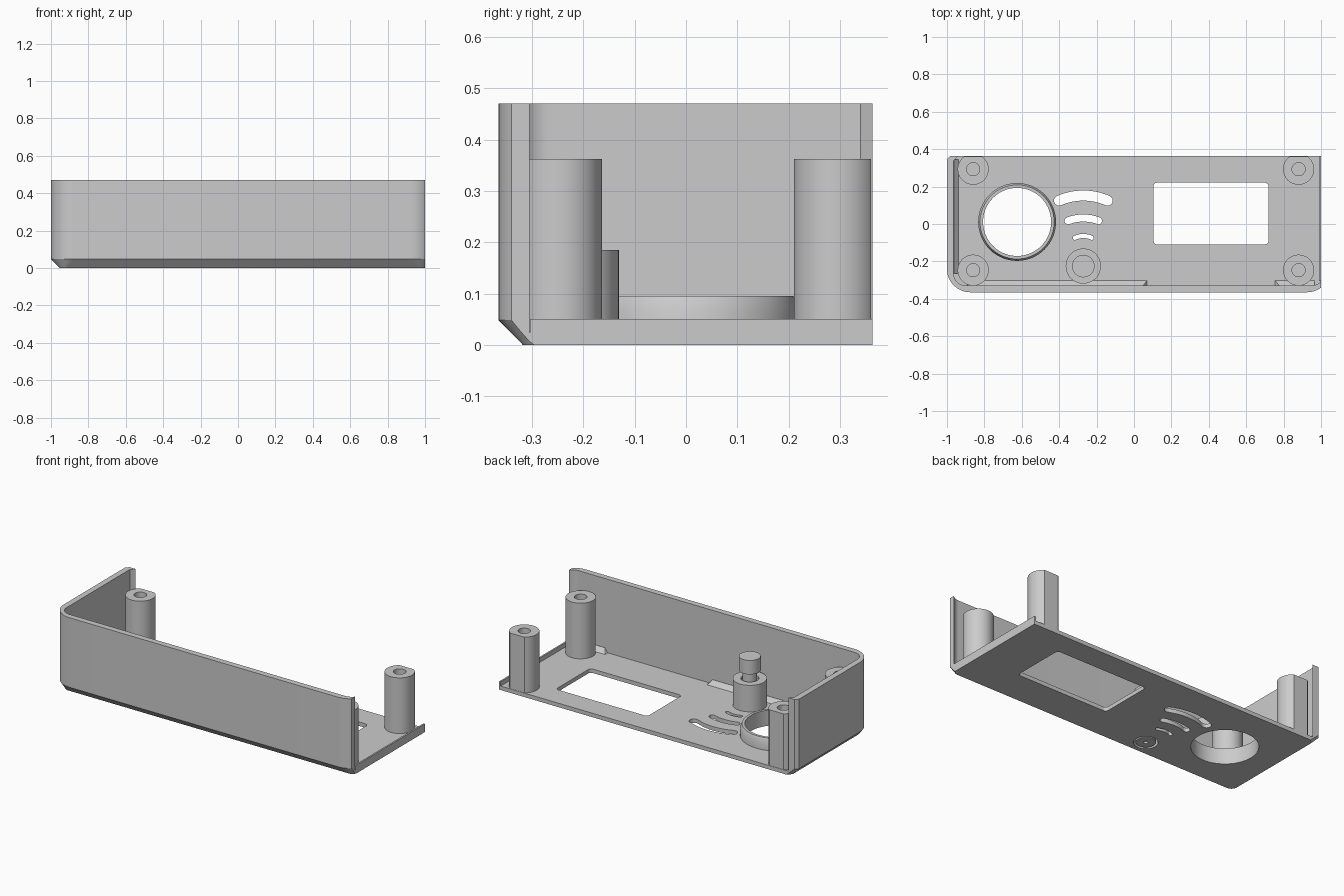
import bpy, bmesh
from math import sin, cos, radians

if "Cube" in bpy.data.objects:
    bpy.data.objects.remove(bpy.data.objects["Cube"])

GREY = (0.6, 0.6, 0.6, 1)
plastic = bpy.data.materials.new("grey plastic")
plastic.use_nodes = True
plastic.diffuse_color = GREY
plastic.node_tree.nodes["Principled BSDF"].inputs["Base Color"].default_value = GREY

X0, X1, Y0, Y1 = -1, 1.05, -0.365, 0.445    # full shell outline before trimming
CUT_X, CUT_Y = 1.0, 0.363                   # open right end and open back
FLOOR, RIM, TOP, WALL = 0.024, 0.05, 0.47, 0.036
BASE = 0.016                                # parts start inside the floor plate


def arc(cx, cy, r, a0, a1, n):
    return [(cx + r * cos(radians(a0 + (a1 - a0) * i / n)),
             cy + r * sin(radians(a0 + (a1 - a0) * i / n))) for i in range(n + 1)]


def circle(x, y, r):
    return arc(x, y, r, 0, 360, 64)[:-1]


def rounded_rect(x0, x1, y0, y1, r):
    return (arc(x1 - r, y1 - r, r, 0, 90, 12) + arc(x0 + r, y1 - r, r, 90, 180, 12)
            + arc(x0 + r, y0 + r, r, 180, 270, 12) + arc(x1 - r, y0 + r, r, 270, 360, 12))


def loft(name, rings, closed=False, trim=None):
    """Skin a list of (outline, z) rings; cap the ends or join them in a loop."""
    bm = bmesh.new()
    loops = [[bm.verts.new((x, y, z)) for x, y in pts] for pts, z in rings]
    pairs = list(zip(loops, loops[1:]))
    if closed:
        pairs.append((loops[-1], loops[0]))
    else:
        bm.faces.new(loops[0])
        bm.faces.new(loops[-1])
    for a, b in pairs:
        for i in range(len(a)):
            j = (i + 1) % len(a)
            bm.faces.new((a[i], a[j], b[j], b[i]))
    if trim is not None:
        bmesh.ops.bisect_plane(bm, geom=bm.verts[:] + bm.edges[:] + bm.faces[:],
                               plane_co=(0, trim, 0), plane_no=(0, 1, 0), clear_outer=True)
        bmesh.ops.holes_fill(bm, edges=[e for e in bm.edges if e.is_boundary])
    bmesh.ops.recalc_face_normals(bm, faces=bm.faces)
    mesh = bpy.data.meshes.new(name)
    bm.to_mesh(mesh)
    bm.free()
    mesh.materials.append(plastic)
    ob = bpy.data.objects.new(name, mesh)
    bpy.context.collection.objects.link(ob)
    return ob


def turned(name, x, y, profile, **kw):
    return loft(name, [(circle(x, y, r), z) for r, z in profile], **kw)


def prism(name, pts, z0=-0.1, z1=0.2):
    return loft(name, [(pts, z0), (pts, z1)])


def activate(ob):
    bpy.ops.object.select_all(action='DESELECT')
    ob.select_set(True)
    bpy.context.view_layer.objects.active = ob


def boolean(ob, cutter, operation='DIFFERENCE'):
    cutter.hide_render = True
    mod = ob.modifiers.new("cut", 'BOOLEAN')
    mod.operation, mod.solver, mod.object = operation, 'EXACT', cutter
    activate(ob)
    bpy.ops.object.modifier_apply(modifier=mod.name)
    bpy.data.objects.remove(cutter)


# Shell: chamfered tray, round front corners and an angled back right corner
def outline(inset, r):
    x0, x1, y0, y1 = X0 + inset, X1 - inset, Y0 + inset, Y1 - inset
    c = 0.1 - 0.85 * inset
    return ([(x1, y1), (x0 + c, y1), (x0, y1 - c)]
            + arc(x0 + r, y0 + r, r, 180, 270, 16) + arc(x1 - r, y0 + r, r, 270, 360, 16))


shell = loft("shell", [(outline(0.047, 0.037), 0), (outline(0, 0.125), 0.048),
                       (outline(0, 0.125), TOP), (outline(WALL, 0.064), TOP),
                       (outline(WALL, 0.064), FLOOR)])
keep = [(-2, -2), (CUT_X, -2), (CUT_X, CUT_Y), (-2, CUT_Y)]
boolean(shell, prism("keep_box", keep, -1, 1), 'INTERSECT')

# Openings in the floor
RING = (-0.625, 0.011)
BUTTON = (-0.271, -0.225)
boolean(shell, prism("window_cutter", rounded_rect(0.104, 0.719, -0.109, 0.221, 0.02)))
boolean(shell, prism("round_cutter", circle(*RING, 0.182)))
boolean(shell, prism("button_cutter", circle(*BUTTON, 0.066)))


def arc_slot(cx, cy, r, half_width, half_angle):
    a0, a1 = 90 - half_angle, 90 + half_angle
    end = [(cx + r * cos(radians(a)), cy + r * sin(radians(a))) for a in (a0, a1)]
    return (arc(cx, cy, r + half_width, a0, a1, 20)
            + arc(*end[1], half_width, a1, a1 + 180, 8)[1:-1]
            + arc(cx, cy, r - half_width, a1, a0, 20)
            + arc(*end[0], half_width, a0 + 180, a0 + 360, 8)[1:-1])


for cy, r, w, a in ((-0.174, 0.326, 0.027, 23.5), (-0.2, 0.232, 0.019, 20.5),
                    (-0.17, 0.106, 0.011, 25)):
    boolean(shell, prism("slot_cutter", arc_slot(BUTTON[0], cy, r, w, a)))

parts = [shell]


# Sloped ledges where the walls meet the floor; slope runs out at the free ends
def ledge(name, x0, x1, y0, y1, dx0=0, dx1=0, dy=0):
    low = [(x0, y0), (x1, y0), (x1, y1), (x0, y1)]
    high = [(x0 + dx0, y0), (x1 - dx1, y0), (x1 - dx1, y1 - dy), (x0 + dx0, y1 - dy)]
    parts.append(loft(name, [(low, 0.018), (low, FLOOR), (high, RIM)]))


INNER_X, INNER_Y = X0 + WALL, Y0 + WALL
ledge("front_ledge_right", -0.89, 0.07, INNER_Y - 0.002, INNER_Y + 0.027, dx1=0.02, dy=0.026)
ledge("front_ledge_left", 0.755, 0.965, INNER_Y - 0.002, INNER_Y + 0.027, dx0=0.02, dy=0.026)
ledge("side_ledge", INNER_X - 0.002, INNER_X + 0.027, -0.265, 0.345, dx1=0.026)

# Low lip along the open left edge of the floor
lip = [(0.99, -0.304), (CUT_X, -0.304), (CUT_X, CUT_Y), (0.99, CUT_Y)]
parts.append(prism("edge_lip", lip, BASE, RIM))

# Collar around the large round opening, its rim chamfered outside
parts.append(turned("round_collar", *RING, [(0.208, BASE), (0.208, 0.072), (0.198, 0.095),
                                            (0.182, 0.095), (0.182, BASE)], closed=True))

# Screw posts, the back pair trimmed flush with the open back
for x, side in ((-0.86, "right"), (0.88, "left")):
    for y, end in ((-0.247, "front"), (0.293, "back")):
        parts.append(turned(f"{end}_{side}_post", x, y,
                            [(0.083, BASE), (0.083, 0.362), (0.035, 0.362), (0.035, 0.1)],
                            trim=CUT_Y - 0.002 if end == "back" else None))

# Button with its guide sleeve
parts.append(turned("button_sleeve", *BUTTON, [(0.094, BASE), (0.094, 0.185),
                                               (0.05, 0.185), (0.05, 0.17),
                                               (0.065, 0.17), (0.065, BASE)], closed=True))
parts.append(turned("button", *BUTTON, [(0.012, 0.012), (0.012, 0.001), (0.054, 0.001),
                                        (0.054, 0.15), (0.04, 0.15), (0.04, 0.235),
                                        (0.06, 0.235), (0.06, 0.32)]))

for ob in parts:
    activate(ob)
    bpy.ops.object.shade_smooth_by_angle(angle=radians(30))
